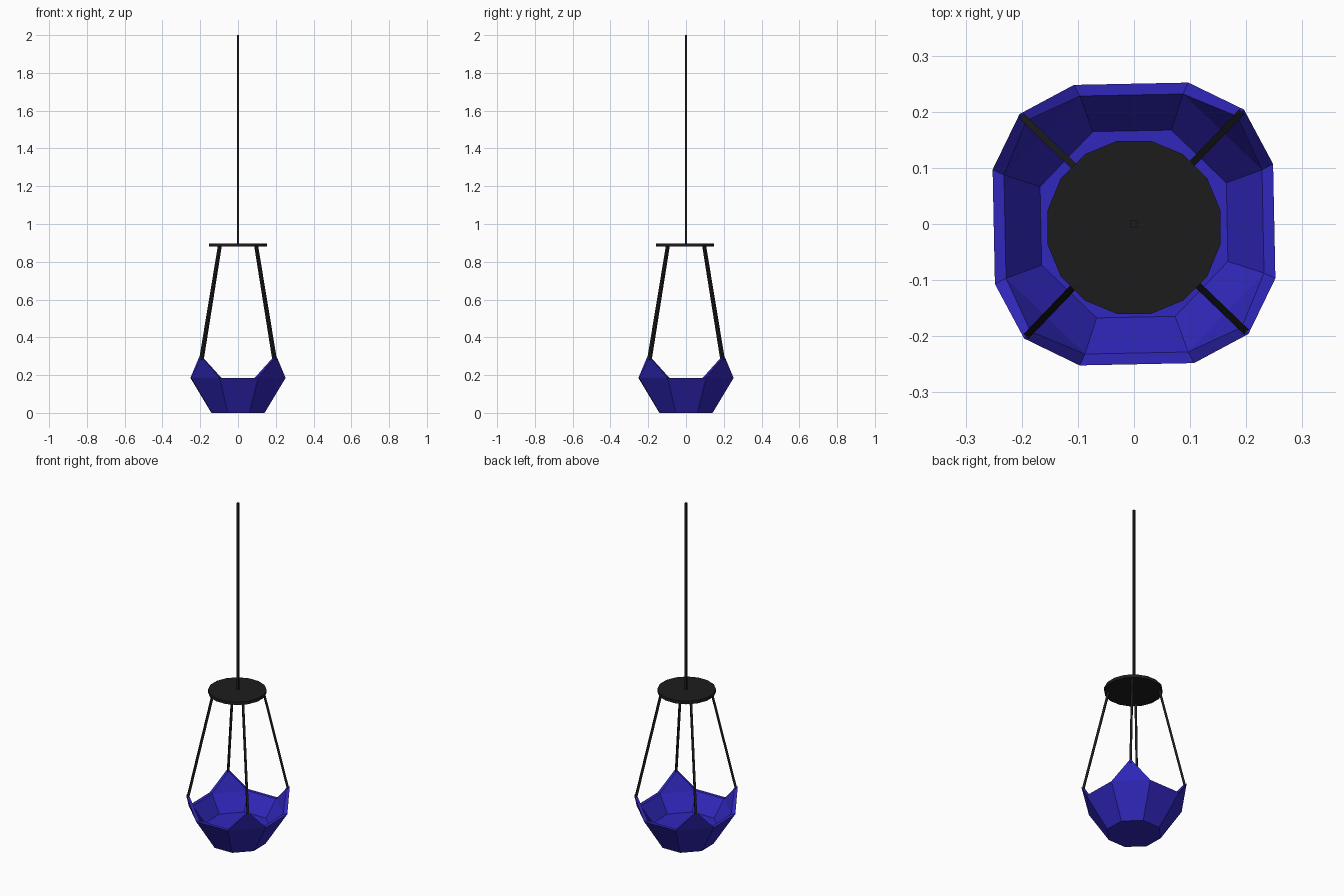
import bpy, bmesh
from math import pi, radians
from mathutils import Vector, Matrix

if "Cube" in bpy.data.objects:
    bpy.data.objects.remove(bpy.data.objects["Cube"])


def material(name, rgb):
    m = bpy.data.materials.new(name)
    m.diffuse_color = (*rgb, 1)
    m.use_nodes = True
    m.node_tree.nodes["Principled BSDF"].inputs["Base Color"].default_value = m.diffuse_color
    return m


BLUE = material("blue_glaze", (0.03, 0.02, 0.5))
BLACK = material("black_cord", (0.012, 0.012, 0.012))
TWIST = radians(1.15)


def finish(bm, name, mat):
    bmesh.ops.recalc_face_normals(bm, faces=bm.faces[:])
    me = bpy.data.meshes.new(name)
    bm.to_mesh(me)
    bm.free()
    me.materials.append(mat)
    ob = bpy.data.objects.new(name, me)
    bpy.context.collection.objects.link(ob)
    return ob


def rod(name, p, q, r, sides, mat, turn=0):
    p, q = Vector(p), Vector(q)
    d = q - p
    bm = bmesh.new()
    bmesh.ops.create_cone(bm, cap_ends=True, segments=sides, radius1=r, radius2=r, depth=d.length)
    rot = d.to_track_quat('Z', 'Y').to_matrix().to_4x4()
    bm.transform(Matrix.Translation((p + q) / 2) @ rot @ Matrix.Rotation(turn, 4, 'Z'))
    return finish(bm, name, mat)


# Faceted bowl: outer and inner octagonal rings with four raised corner peaks
bm = bmesh.new()


def ring(half, apothem, z):
    out = []
    for i in range(4):
        rot = Matrix.Rotation(i * pi / 2 + TWIST, 3, 'Z')
        out += [bm.verts.new(rot @ Vector((s * half, -apothem, z))) for s in (-1, 1)]
    return out


def peaks(r, z):
    return [bm.verts.new(Matrix.Rotation(i * pi / 2 + TWIST, 3, 'Z') @ Vector((r, -r, z)))
            for i in range(4)]


base = ring(0.057, 0.14, 0)
rim_out = ring(0.102, 0.25, 0.185)
rim_in = ring(0.092, 0.23, 0.185)
floor = ring(0.07, 0.166, 0.09)
peak_out, peak_in = peaks(0.2, 0.3), peaks(0.188, 0.292)

bm.faces.new(base)
bm.faces.new(floor)
for i in range(8):
    j = (i + 1) % 8
    bm.faces.new((base[i], base[j], rim_out[j], rim_out[i]))
    bm.faces.new((floor[i], floor[j], rim_in[j], rim_in[i]))
    if i % 2 == 0:
        bm.faces.new((rim_out[i], rim_out[j], rim_in[j], rim_in[i]))
    else:
        po, pi_ = peak_out[i // 2], peak_in[i // 2]
        bm.faces.new((rim_out[i], rim_out[j], po))
        bm.faces.new((rim_in[i], rim_in[j], pi_))
        bm.faces.new((rim_out[i], po, pi_, rim_in[i]))
        bm.faces.new((po, rim_out[j], rim_in[j], pi_))
finish(bm, "bowl", BLUE)

# Hanger disc and upper cord
rod("hanger_disc", (0, -0.006, 0.88), (0, -0.006, 0.898), 0.157, 16, BLACK, pi / 16)
rod("upper_cord", (0, 0, 0.885), (0, 0, 2), 0.0085, 4, BLACK, pi / 4)

# Four slanted cords from disc to bowl peaks
for i in range(4):
    rot = Matrix.Rotation(i * pi / 2 + TWIST, 3, 'Z')
    rod(f"side_cord_{i + 1}", rot @ Vector((0.194, -0.194, 0.28)),
        rot @ Vector((0.096, -0.096, 0.885)), 0.0085, 4, BLACK, pi / 4)
